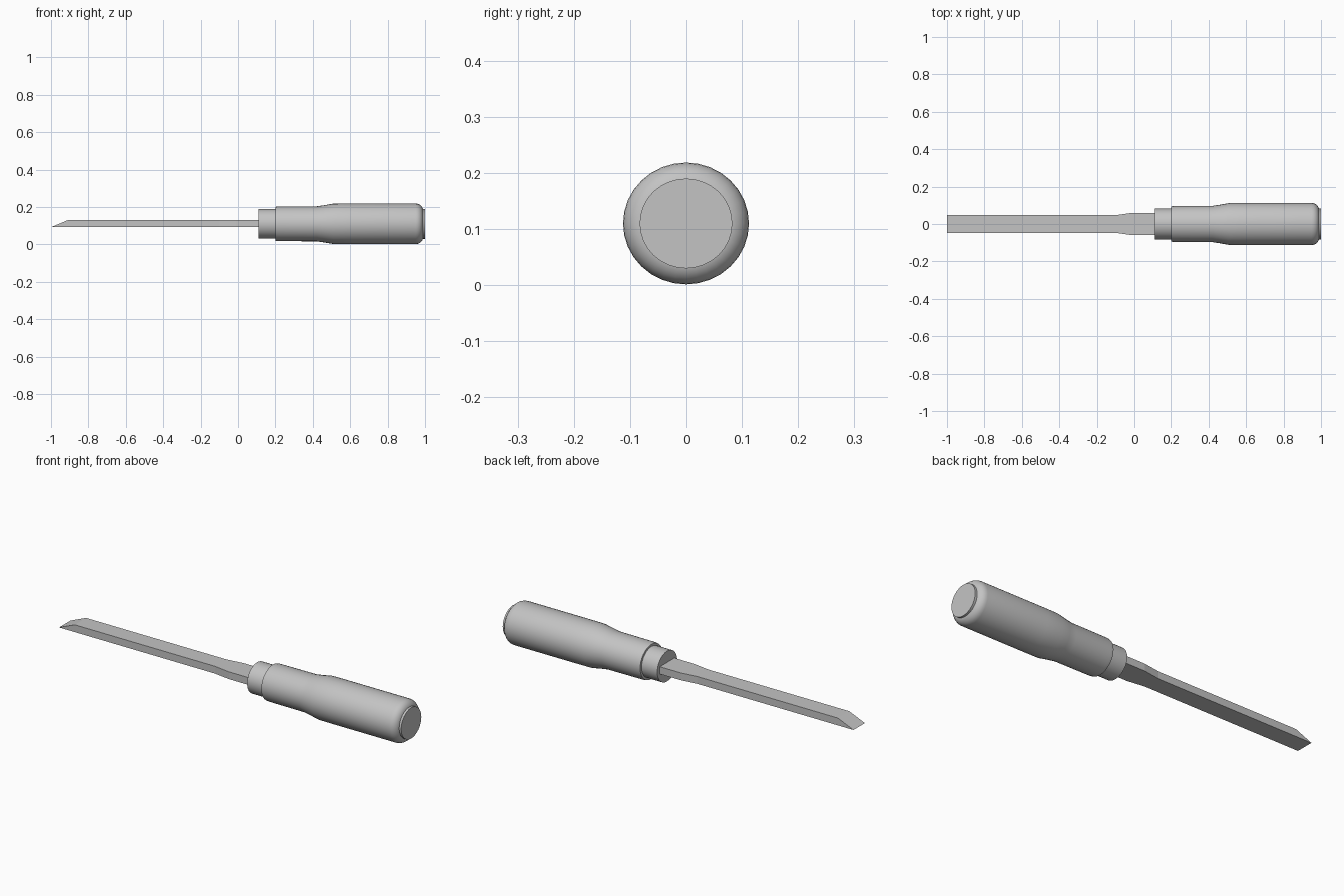
import bpy, bmesh, math

cube = bpy.data.objects.get("Cube")
if cube:
    bpy.data.objects.remove(cube, do_unlink=True)

GREY = (0.55, 0.55, 0.55, 1)
grey = bpy.data.materials.new("plain grey")
grey.use_nodes = True
grey.diffuse_color = GREY
grey.node_tree.nodes["Principled BSDF"].inputs["Base Color"].default_value = GREY

AXIS_Z = 0.11      # height of the tool's long axis
FLATTEN = 0.965    # the handle is slightly oval
SIDES = 32


def finish(name, bm, smooth=False):
    bmesh.ops.recalc_face_normals(bm, faces=bm.faces)
    mesh = bpy.data.meshes.new(name)
    bm.to_mesh(mesh)
    bm.free()
    mesh.materials.append(grey)
    obj = bpy.data.objects.new(name, mesh)
    bpy.context.collection.objects.link(obj)
    if smooth:
        bpy.ops.object.select_all(action='DESELECT')
        obj.select_set(True)
        bpy.context.view_layer.objects.active = obj
        bpy.ops.object.shade_smooth_by_angle(angle=math.radians(35))
    return obj


def turned(name, profile):
    """Closed oval solid along x from (x, radius) pairs."""
    bm = bmesh.new()
    rings = []
    for x, r in profile:
        angles = [math.tau * i / SIDES for i in range(SIDES)]
        rings.append([bm.verts.new((x, r * math.cos(a), AXIS_Z + FLATTEN * r * math.sin(a)))
                      for a in angles])
    for a, b in zip(rings, rings[1:]):
        for i in range(SIDES):
            j = (i + 1) % SIDES
            bm.faces.new((a[i], a[j], b[j], b[i]))
    bm.faces.new(rings[0])
    bm.faces.new(rings[-1])
    return finish(name, bm, smooth=True)


# Blade: flat bar with a flared shoulder and a sloped cutting edge
bm = bmesh.new()
outline = [(-1, 0.047), (-0.1, 0.047), (-0.01, 0.06), (0.13, 0.06)]
ring = outline + [(x, -y) for x, y in reversed(outline)]
base = bm.faces.new([bm.verts.new((x, y, 0.092)) for x, y in ring])
top = bmesh.ops.extrude_face_region(bm, geom=[base])["geom"]
for v in (g for g in top if isinstance(g, bmesh.types.BMVert)):
    v.co.z = 0.13
    if v.co.x < -0.99:
        v.co.x = -0.91
if not base.is_valid or len(bm.faces) < len(ring) + 2:
    bm.faces.new([v for v in bm.verts if v.co.z < 0.1])
# sharpen the front wall to a thin edge
finish("blade", bm)

# Collar between blade and handle
turned("collar", [(0.11, 0.082), (0.22, 0.082)])

# Handle with waist, swelling and rounded butt
ROUND = 0.04
profile = [(0.2, 0.094), (0.215, 0.096), (0.42, 0.097), (0.46, 0.103), (0.51, 0.112), (0.6, 0.1125)]
for k in range(7):
    a = math.pi / 2 * k / 6
    profile.append((0.95 + ROUND * math.sin(a), 0.0725 + ROUND * math.cos(a)))
turned("handle", profile)

# Butt cap
turned("end_cap", [(0.96, 0.083), (1.0, 0.083)])
